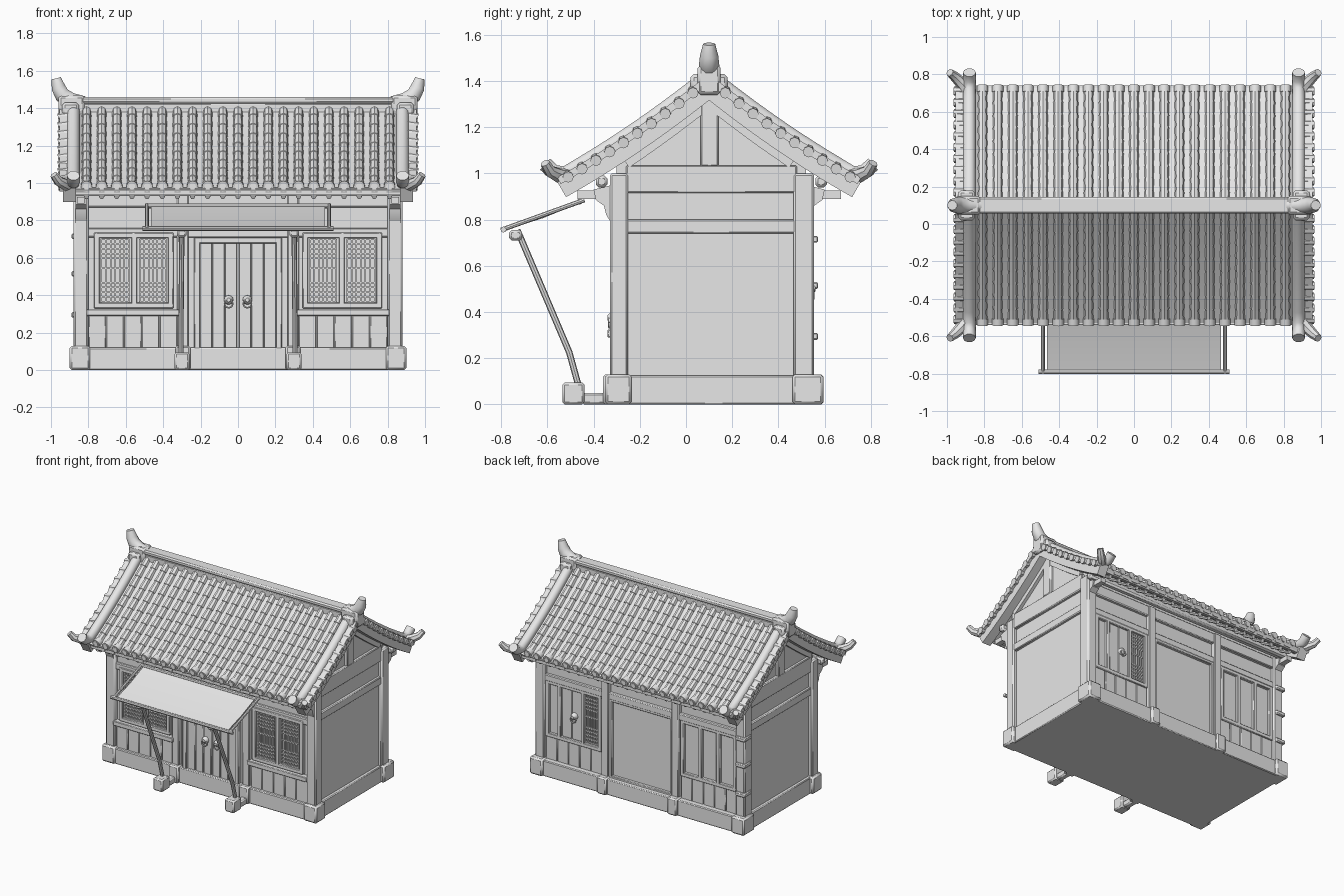
import bpy, bmesh, math
from mathutils import Vector, Matrix

cube = bpy.data.objects.get("Cube")
if cube:
    bpy.data.objects.remove(cube)

clay = bpy.data.materials.new("plain_grey")
clay.use_nodes = True
GREY = (0.8, 0.8, 0.8, 1)
clay.diffuse_color = GREY
clay.node_tree.nodes["Principled BSDF"].inputs["Base Color"].default_value = GREY

MID = 0.1                                   # y of the roof ridge
X, Y = Vector((1, 0, 0)), Vector((0, 1, 0))
made = []


def box(bm, xs, ys, zs):
    spans = (xs, ys, zs)
    size = [abs(b - a) for a, b in spans]
    centre = Vector([(a + b) / 2 for a, b in spans])
    bmesh.ops.create_cube(bm, size=1, matrix=Matrix.Translation(centre) @ Matrix.Diagonal(size + [1]))


def circle(r, n=8):
    return [(r * math.cos(math.tau * i / n), r * math.sin(math.tau * i / n)) for i in range(n)]


def rect(w, t):
    return [(-w, -t), (w, -t), (w, t), (-w, t)]


def sweep(bm, path, profile, ref=X, scales=None):
    """Loft a profile along a path; profile u follows ref, v is the upward normal."""
    path = [Vector(p) for p in path]
    rings, flip = [], None
    for i, p in enumerate(path):
        t = (path[min(i + 1, len(path) - 1)] - path[max(i - 1, 0)]).normalized()
        b = (ref - t * ref.dot(t)).normalized()
        n = t.cross(b)
        if flip is None:
            flip = -1 if n.z < 0 else 1
        k = scales[i] if scales else 1
        rings.append([bm.verts.new(p + (b * u + n * flip * v) * k) for u, v in profile])
    for r, q in zip(rings, rings[1:]):
        for j in range(len(r)):
            m = (j + 1) % len(r)
            bm.faces.new((r[j], r[m], q[m], q[j]))
    bm.faces.new(rings[0])
    bm.faces.new(rings[-1])


def finish(bm, name, mirror="", bevel=0.0):
    if bevel:
        bmesh.ops.bevel(bm, geom=bm.edges[:], offset=bevel, segments=1, affect='EDGES', clamp_overlap=True)
    for axis in mirror:
        i = "xy".index(axis)
        copy = bmesh.ops.duplicate(bm, geom=bm.verts[:] + bm.edges[:] + bm.faces[:])["geom"]
        for v in copy:
            if isinstance(v, bmesh.types.BMVert):
                v.co[i] = (0, 2 * MID)[i] - v.co[i]
    bmesh.ops.recalc_face_normals(bm, faces=bm.faces[:])
    mesh = bpy.data.meshes.new(name)
    bm.to_mesh(mesh)
    bm.free()
    mesh.materials.append(clay)
    ob = bpy.data.objects.new(name, mesh)
    bpy.context.collection.objects.link(ob)
    made.append(ob)


def boxes(name, items, mirror="", bevel=0.006):
    bm = bmesh.new()
    for item in items:
        box(bm, *item)
    finish(bm, name, mirror, bevel)


def height(d):
    """Roof height at distance d from the ridge."""
    return 1.42 - 0.8 * d + 0.185 * d * d


def slope(x, lift, d0, d1, n=10):
    ds = [d0 + (d1 - d0) * i / n for i in range(n + 1)]
    return [(x, MID - d, height(d) + lift) for d in ds]


# House core with gabled ends
eave_z = height(0.4) - 0.06
bm = bmesh.new()
sweep(bm, [(-0.85, 0, 0), (0.85, 0, 0)],
      [(-0.3, 0), (0.52, 0), (0.52, eave_z), (0.3, height(0.2) - 0.06), (MID, height(0) - 0.06),
       (-0.1, height(0.2) - 0.06), (-0.3, eave_z)], Y)
finish(bm, "house_walls")

# Stone base, corner plinths and posts
boxes("base_sill", [((-0.88, 0.88), (-0.335, -0.28), (0, 0.12)), ((-0.88, 0.88), (0.5, 0.575), (0, 0.12)),
                    ((0.83, 0.875), (-0.3, 0.54), (0, 0.125)), ((-0.875, -0.83), (-0.3, 0.54), (0, 0.125))])
boxes("corner_plinths", [((0.79, 0.9), ys, (0, 0.13)) for ys in ((-0.35, -0.235), (0.46, 0.595))], "x", 0.012)
boxes("corner_posts", [((0.8, 0.88), ys, (0.1, 1)) for ys in ((-0.33, -0.25), (0.465, 0.555))], "x", 0.01)
boxes("middle_plinths", [((0.255, 0.335), ys, (0, 0.13)) for ys in ((-0.36, -0.29), (0.5, 0.595))], "x", 0.01)
boxes("middle_posts", [((0.265, 0.325), ys, (0.1, 0.95)) for ys in ((-0.33, -0.28), (0.5, 0.555))], "x")
boxes("post_collars", [((-0.89, -0.81), (0.48, 0.572), (z, z + 0.03)) for z in (0.28, 0.5, 0.7)])

# Long beams on front and back
boxes("long_beams", [((-0.85, 0.85), ys, zs) for ys in ((-0.32, -0.28), (0.5, 0.545))
                     for zs in ((0.71, 0.76), (0.87, 0.95))])
boxes("eave_purlins", [((-0.9, 0.9), ys, (0.94, 0.99)) for ys in ((-0.39, -0.34), (0.56, 0.61))], "", 0.012)

# Gable end beams, king post and sloping trim
boxes("gable_beams", [((0.84, 0.872), (-0.26, 0.48), zs) for zs in ((0.74, 0.8), (0.915, 1.035))]
      + [((0.84, 0.875), (0.063, 0.14), (1.03, 1.35))], "x")
bm = bmesh.new()
sweep(bm, slope(0.86, -0.11, 0.02, 0.36, 5), rect(0.014, 0.025))
finish(bm, "gable_trim", "xy")

# Curved brackets and beam heads under the eaves
bm = bmesh.new()
sweep(bm, [(0.81, 0, 0), (0.87, 0, 0)],
      [(-0.32, 0.78), (-0.345, 0.82), (-0.355, 0.86), (-0.39, 0.885), (-0.4, 0.93), (-0.32, 0.95)], Y)
box(bm, (0.82, 0.86), (-0.47, -0.3), (0.89, 0.925))
finish(bm, "eave_brackets", "xy")

# Roof deck and eave board
bm = bmesh.new()
sweep(bm, slope(0, -0.04, 0, 0.63), rect(0.92, 0.022))
box(bm, (-0.92, 0.92), (-0.53, -0.5), (0.935, 0.97))
finish(bm, "roof_deck", "y")

# Barrel tiles built from overlapping lengths, with round eave caps and drip tiles
COUNT, TILES = 21, 9
columns = [-0.81 + 1.62 * i / (COUNT - 1) for i in range(COUNT)]
bm = bmesh.new()
for x in columns:
    path, scales = [], []
    for k in range(TILES):
        a, b = 0.62 * k / TILES, 0.62 * (k + 1) / TILES
        path += slope(x, -0.014, a + 0.002, b, 1)
        scales += [0.9, 1.03]
    sweep(bm, path, circle(0.026), scales=scales)
finish(bm, "barrel_tiles", "y")
bm = bmesh.new()
for x in columns:
    z = height(0.63) - 0.008
    sweep(bm, [(x, -0.505, z + 0.008), (x, -0.54, z)], circle(0.03, 12))
    sweep(bm, [(x, -0.536, z), (x, -0.546, z)], circle(0.018, 10))
for x in columns[:-1]:
    box(bm, (x + 0.016, x + 0.066), (-0.535, -0.52), (0.945, 0.975))
finish(bm, "eave_caps", "y")
bm = bmesh.new()
for x in columns:
    sweep(bm, slope(x, -0.075, 0.4, 0.61, 2), circle(0.014, 6))
finish(bm, "rafters", "y")

# Verges: barge board, rounded rib, side tiles and upturned tips
bm = bmesh.new()
sweep(bm, slope(0.9, -0.05, 0, 0.64), rect(0.035, 0.042))
sweep(bm, slope(0.92, -0.01, 0, 0.65), rect(0.035, 0.016))
finish(bm, "barge_boards", "xy")
bm = bmesh.new()
rib = slope(0.88, 0.005, 0, 0.62) + [(0.88, -0.57, 1.005), (0.88, -0.61, 1.04)]
sweep(bm, rib, circle(0.034, 10))
sweep(bm, [(0.88, -0.5, 0.99), (0.92, -0.55, 0.99), (0.96, -0.59, 1.01), (0.985, -0.61, 1.045)],
      circle(0.03), Vector((1, 1, 0)), [1.1, 1.1, 0.9, 0.7])
finish(bm, "verge_ribs", "xy")
bm = bmesh.new()
for k in range(10):
    d = 0.07 + 0.06 * k
    z = height(d) - 0.005
    sweep(bm, [(0.88, MID - d, z), (0.962, MID - d, z - 0.012)], circle(0.024), Y)
finish(bm, "verge_side_tiles", "xy")

# Main ridge with cap and upturned horns
boxes("ridge", [((-0.88, 0.88), (0.065, 0.135), (1.36, 1.43)), ((-0.88, 0.88), (0.055, 0.145), (1.425, 1.46))],
      "", 0.01)
boxes("ridge_end_blocks", [((0.82, 0.96), (0.05, 0.15), (1.34, 1.47)), ((0.85, 0.94), (0.02, 0.18), (1.34, 1.43))],
      "x", 0.014)
bm = bmesh.new()
sweep(bm, [(0.82, MID, 1.43), (0.89, MID, 1.44), (0.94, MID, 1.47), (0.96, MID, 1.51), (0.972, MID, 1.56)],
      circle(0.044, 10), Y, [0.8, 1, 1, 0.9, 0.6])
finish(bm, "ridge_horns", "x")


def frame(xs, ys, zs, w):
    (a, b), (c, d) = xs, zs
    return [((a, a + w), ys, zs), ((b - w, b), ys, zs), (xs, ys, (c, c + w)), (xs, ys, (d - w, d))]


def lattice(xs, ys, zs):
    """Grid bars, finer toward the top and bottom, with upright rods in the middle."""
    (a, b), (c, d) = xs, zs
    bars = [((x - 0.004, x + 0.004), ys, zs) for x in [a + (b - a) * i / 6 for i in range(7)]]
    for i in range(14):
        if i not in (5, 6, 8):
            z = c + (d - c) * i / 13
            bars.append((xs, ys, (z - 0.004, z + 0.004)))
    return bars


def planks(xs, ys, zs, n):
    step = (xs[1] - xs[0]) / n
    return [((xs[0] + i * step + 0.002, xs[0] + (i + 1) * step - 0.002), ys, zs) for i in range(n)]


# Front windows with boards beneath
front = (-0.325, -0.29)
boxes("window_frames", frame((0.345, 0.77), front, (0.33, 0.735), 0.03)
      + [((0.54, 0.57), front, (0.33, 0.73)), ((0.31, 0.81), (-0.34, -0.29), (0.29, 0.325))], "x", 0.004)
boxes("window_lattices", lattice((0.385, 0.525), (-0.316, -0.29), (0.365, 0.7))
      + lattice((0.585, 0.73), (-0.316, -0.29), (0.365, 0.7)), "x", 0)
boxes("front_boards", planks((0.325, 0.8), (-0.312, -0.28), (0.11, 0.295), 5), "x", 0.003)

# Double door with ring handles
boxes("door_frame", frame((-0.235, 0.235), (-0.33, -0.28), (0.06, 0.71), 0.032), "", 0.004)
boxes("door_leaves", planks((0.004, 0.205), (-0.314, -0.28), (0.09, 0.68), 3), "x", 0.003)


def handle(name, x, y, out, z, mirror=""):
    bm = bmesh.new()
    sweep(bm, [(x, y, z), (x, y + out * 0.016, z), (x, y + out * 0.03, z)], circle(0.026, 12), X, [1, 0.9, 0.4])
    ring = [(x + u, y + out * 0.022, z - 0.02 + v) for u, v in circle(0.022, 12)]
    sweep(bm, ring + ring[:1], circle(0.005, 6), Y)
    finish(bm, name, mirror)


handle("front_door_rings", 0.05, -0.31, -1, 0.375, "x")

# Back wall: door and lattice bay, plain middle bay, panelled bay
back = (0.5, 0.542)
boxes("back_frames", frame((0.33, 0.8), back, (0.29, 0.72), 0.03) + [((0.475, 0.5), back, (0.3, 0.72)),
      ((0.67, 0.7), back, (0.3, 0.72))] + frame((-0.27, 0.27), back, (0.11, 0.72), 0.025)
      + frame((-0.8, -0.33), back, (0.29, 0.72), 0.03)
      + [((x, x + 0.03), back, (0.3, 0.72)) for x in (-0.66, -0.51)], "", 0.004)
boxes("back_lattice", lattice((0.36, 0.475), (0.51, 0.533), (0.33, 0.69)), "", 0)
boxes("back_door", planks((0.5, 0.67), (0.51, 0.53), (0.32, 0.69), 2), "", 0.003)
boxes("back_boards", planks((0.33, 0.8), (0.51, 0.532), (0.11, 0.295), 5), "x", 0.003)
handle("back_door_ring", 0.56, 0.53, 1, 0.5)

# Awning cloth, its poles, struts and stone feet
bm = bmesh.new()
sweep(bm, [(0, -0.45, 0.88), (0, -0.62, 0.81), (0, -0.79, 0.757)], rect(0.465, 0.004))
finish(bm, "awning_cloth")
bm = bmesh.new()
sweep(bm, [(0.487, -0.44, 0.885), (0.487, -0.8, 0.755)], circle(0.01))
sweep(bm, [(0.3, -0.73, 0.755), (0.305, -0.505, 0.225), (0.305, -0.465, 0.08)], circle(0.014))
finish(bm, "awning_struts", "x")
bm = bmesh.new()
for y, z, half in ((-0.79, 0.757, 0.51), (-0.46, 0.878, 0.48)):
    sweep(bm, [(-half, y, z), (half, y, z)], circle(0.013), Y)
finish(bm, "awning_bars")
boxes("strut_heads", [((0.275, 0.325), (-0.765, -0.71), (0.71, 0.755))], "x", 0.01)
boxes("stone_feet", [((0.26, 0.34), (-0.535, -0.44), (0, 0.095)), ((0.275, 0.325), (-0.45, -0.34), (0, 0.05))],
      "x", 0.01)

# Smooth rounded parts, keep corners sharp
bpy.ops.object.select_all(action='DESELECT')
for ob in made:
    ob.select_set(True)
bpy.context.view_layer.objects.active = made[0]
bpy.ops.object.shade_smooth_by_angle(angle=math.radians(40))
